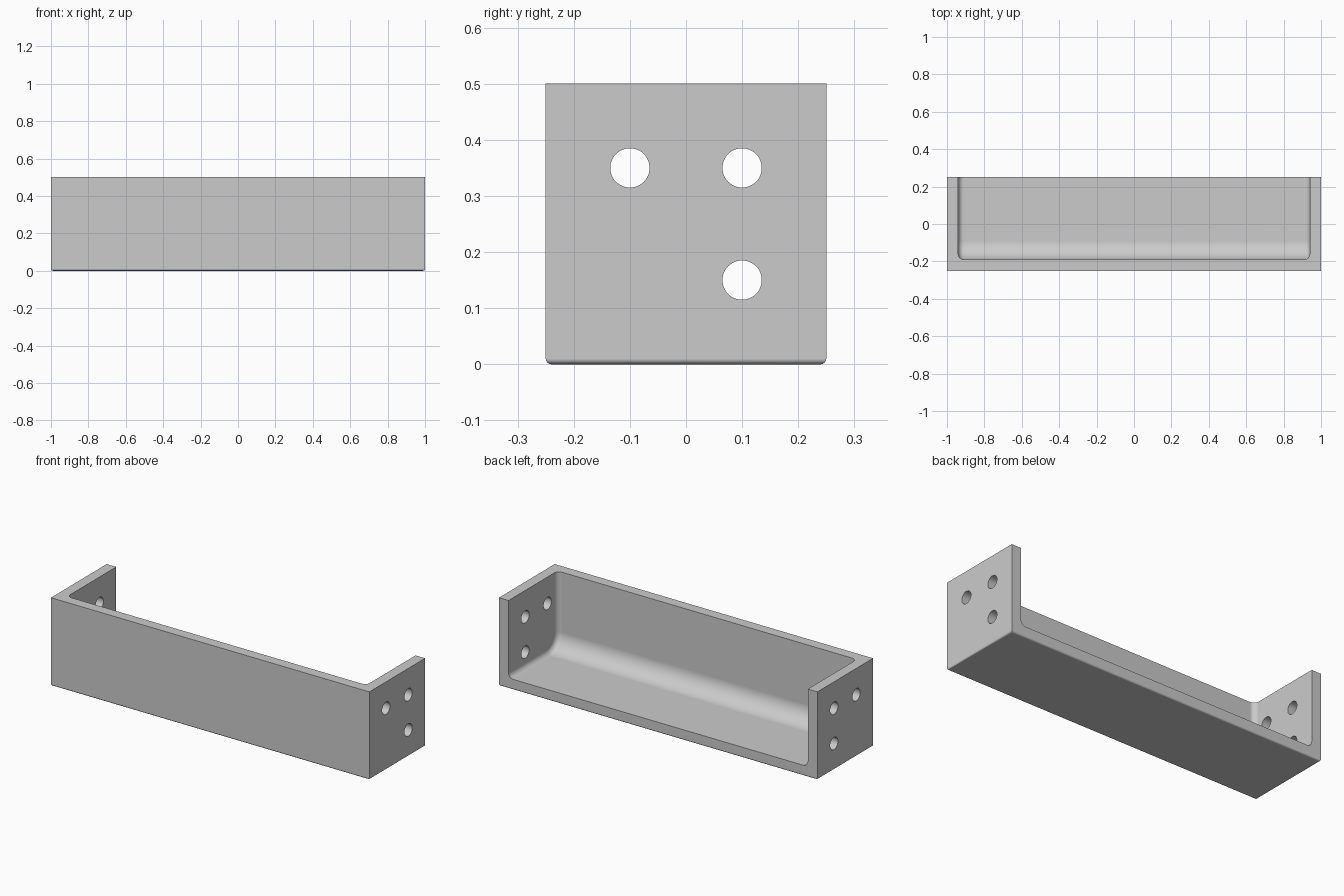
import bpy, bmesh, math
from mathutils import Matrix, Vector

default = bpy.data.objects.get("Cube")
if default:
    bpy.data.objects.remove(default, do_unlink=True)

LENGTH, DEPTH, HEIGHT, WALL = 2.0, 0.5, 0.5, 0.06
FLOOR_FILLET, SIDE_FILLET, BASE_ROUND = 0.1, 0.03, 0.01
HOLE_RADIUS = 0.035
HOLES = [(-0.1, 0.35), (0.1, 0.35), (0.1, 0.15)]

grey = bpy.data.materials.new("satin grey")
grey.use_nodes = True
colour = (0.6, 0.6, 0.6, 1)
grey.diffuse_color = colour
grey.node_tree.nodes["Principled BSDF"].inputs["Base Color"].default_value = colour


def make_object(name, bm):
    bmesh.ops.recalc_face_normals(bm, faces=bm.faces)
    mesh = bpy.data.meshes.new(name)
    bm.to_mesh(mesh)
    bm.free()
    mesh.materials.append(grey)
    obj = bpy.data.objects.new(name, mesh)
    bpy.context.collection.objects.link(obj)
    return obj


def cut(target, cutter):
    mod = target.modifiers.new("cut", 'BOOLEAN')
    mod.operation, mod.solver, mod.object = 'DIFFERENCE', 'EXACT', cutter
    cutter.hide_render = True
    bpy.context.view_layer.objects.active = target
    bpy.ops.object.modifier_apply(modifier=mod.name)
    bpy.data.objects.remove(cutter, do_unlink=True)


# Solid block with softly rounded bottom edges
bm = bmesh.new()
bmesh.ops.create_cube(bm, size=1, matrix=Matrix.Translation((0, 0, HEIGHT / 2))
                      @ Matrix.Diagonal((LENGTH, DEPTH, HEIGHT, 1)))
bottom = [e for e in bm.edges if all(v.co.z < 0.001 for v in e.verts)]
bmesh.ops.bevel(bm, geom=bottom, offset=BASE_ROUND, offset_type='OFFSET',
                segments=4, profile=0.5, affect='EDGES')
bracket = make_object("bracket", bm)

# Tray hollow: filleted side profile swept along x, open at the top and back
front, back, top = WALL - DEPTH / 2, DEPTH, HEIGHT * 2
profile = [(back, top), (front, top)]
for i in range(13):
    a = math.radians(180 + 90 * i / 12)
    profile.append((front + FLOOR_FILLET * (1 + math.cos(a)),
                    WALL + FLOOR_FILLET * (1 + math.sin(a))))
profile.append((back, WALL))
bm = bmesh.new()
inner = LENGTH / 2 - WALL
face = bm.faces.new([bm.verts.new((-inner, y, z)) for y, z in profile])
sweep = bmesh.ops.extrude_face_region(bm, geom=[face])
bmesh.ops.translate(bm, vec=Vector((2 * inner, 0, 0)),
                    verts=[v for v in sweep["geom"] if isinstance(v, bmesh.types.BMVert)])
ends = [e for e in bm.edges if abs(e.verts[0].co.x - e.verts[1].co.x) < 0.001]
bmesh.ops.bevel(bm, geom=ends, offset=SIDE_FILLET, offset_type='OFFSET',
                segments=6, profile=0.5, affect='EDGES')
cut(bracket, make_object("hollow_cutter", bm))

# Screw holes through both end plates
for y, z in HOLES:
    bm = bmesh.new()
    bmesh.ops.create_cone(bm, cap_ends=True, segments=48, radius1=HOLE_RADIUS,
                          radius2=HOLE_RADIUS, depth=LENGTH * 1.2,
                          matrix=Matrix.Translation((0, y, z))
                          @ Matrix.Rotation(math.pi / 2, 4, 'Y'))
    cut(bracket, make_object("hole_cutter", bm))

# Smooth fillets, crisp edges
bpy.ops.object.select_all(action='DESELECT')
bracket.select_set(True)
bpy.context.view_layer.objects.active = bracket
bpy.ops.object.shade_smooth_by_angle(angle=math.radians(30))
weighted = bracket.modifiers.new("weighted normals", 'WEIGHTED_NORMAL')
weighted.keep_sharp = True
